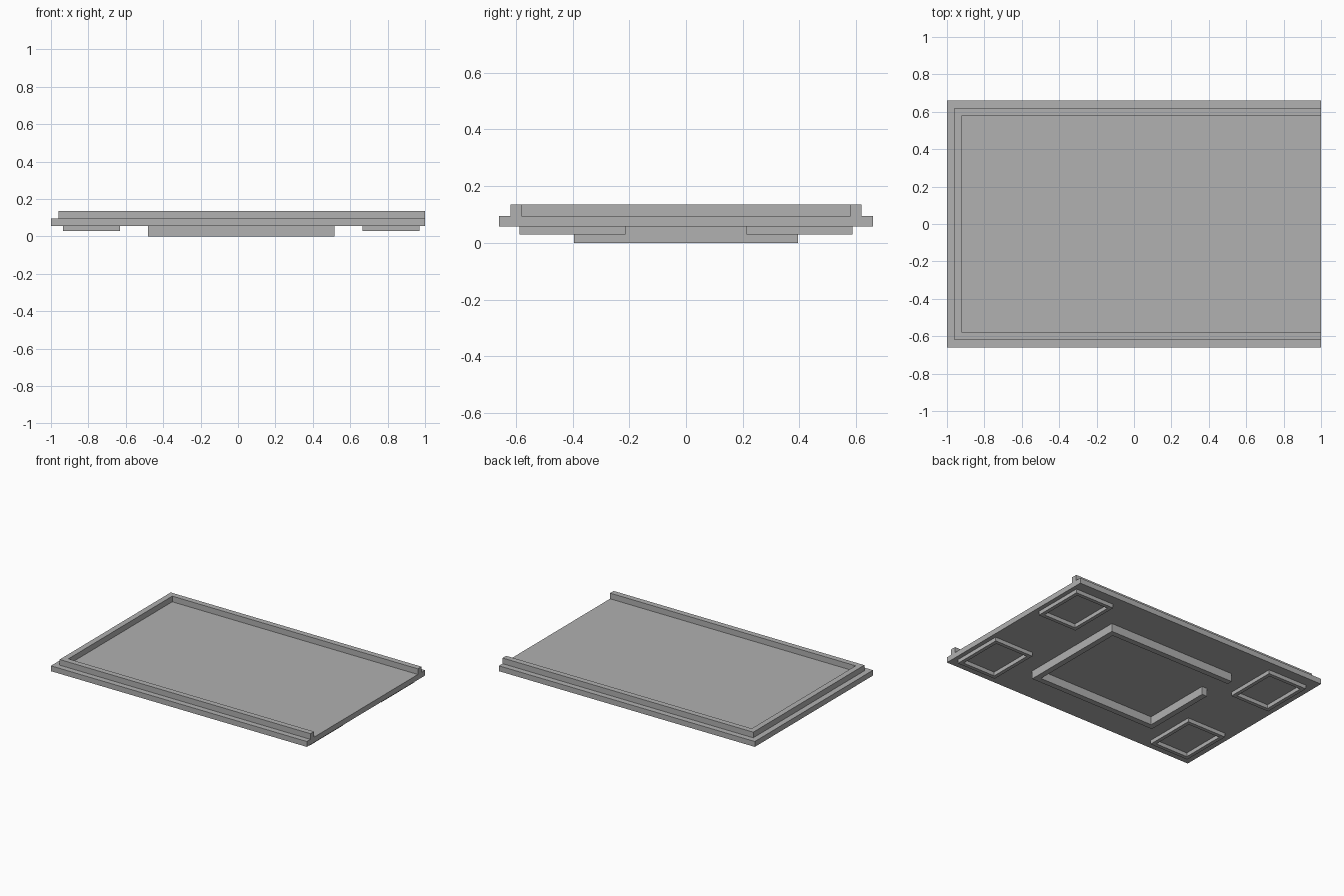
import bpy
import bmesh
from mathutils import Vector

if "Cube" in bpy.data.objects:
    bpy.data.objects.remove(bpy.data.objects["Cube"], do_unlink=True)

grey = bpy.data.materials.new("plain_grey")
grey.use_nodes = True
colour = (0.44, 0.44, 0.44, 1)
grey.diffuse_color = colour
grey.node_tree.nodes["Principled BSDF"].inputs["Base Color"].default_value = colour

BASE_LOW, BASE_HIGH, RIM_TOP = 0.057, 0.095, 0.135


def finish(name, bm):
    bmesh.ops.recalc_face_normals(bm, faces=bm.faces)
    mesh = bpy.data.meshes.new(name)
    bm.to_mesh(mesh)
    bm.free()
    mesh.materials.append(grey)
    obj = bpy.data.objects.new(name, mesh)
    bpy.context.collection.objects.link(obj)
    return obj


def box(name, x0, x1, y0, y1, z0, z1):
    bm = bmesh.new()
    bmesh.ops.create_cube(bm, size=1)
    bmesh.ops.scale(bm, vec=(x1 - x0, y1 - y0, z1 - z0), verts=bm.verts)
    bmesh.ops.translate(bm, vec=((x0 + x1) / 2, (y0 + y1) / 2, (z0 + z1) / 2), verts=bm.verts)
    return finish(name, bm)


def wall(name, path, width, z0, z1, closed=False):
    """Upright wall inside a counter-clockwise, square-cornered outline."""
    pts = [Vector(p) for p in path]
    n = len(pts)

    def inward(i):
        d = (pts[(i + 1) % n] - pts[i % n]).normalized()
        return Vector((-d.y, d.x))

    bm = bmesh.new()
    rows = []
    for i, p in enumerate(pts):
        sides = [i - 1, i]
        if not closed:
            sides = [s for s in sides if 0 <= s < n - 1]
        inner = p + width * sum((inward(s) for s in sides), Vector((0, 0)))
        rows.append([bm.verts.new((q.x, q.y, z0)) for q in (p, inner)])
    for i in range(n if closed else n - 1):
        a, b = rows[i], rows[(i + 1) % n]
        bm.faces.new((a[0], b[0], b[1], a[1]))
    raised = bmesh.ops.extrude_face_region(bm, geom=bm.faces[:], use_keep_orig=True)
    tops = [v for v in raised["geom"] if isinstance(v, bmesh.types.BMVert)]
    bmesh.ops.translate(bm, vec=(0, 0, z1 - z0), verts=tops)
    return finish(name, bm)


# Base plate and the rim, open at one end
box("base_plate", -1, 1, -0.66, 0.66, BASE_LOW, BASE_HIGH)
wall("top_rim", [(1, 0.62), (-0.96, 0.62), (-0.96, -0.62), (1, -0.62)],
     0.04, BASE_HIGH, RIM_TOP)

# Central underside wall with a gap near one corner
wall("centre_wall", [(-0.48, 0.15), (-0.48, -0.395), (0.515, -0.395),
                     (0.515, 0.395), (-0.48, 0.395)], 0.04, 0, BASE_LOW)

# Four small square frames under the corners
for end, x0, x1 in (("right", -0.935, -0.63), ("left", 0.665, 0.97)):
    for side, y0, y1 in (("front", -0.587, -0.213), ("back", 0.213, 0.587)):
        wall(f"{side}_{end}_foot_frame", [(x0, y0), (x1, y0), (x1, y1), (x0, y1)],
             0.026, 0.03, BASE_LOW, closed=True)
